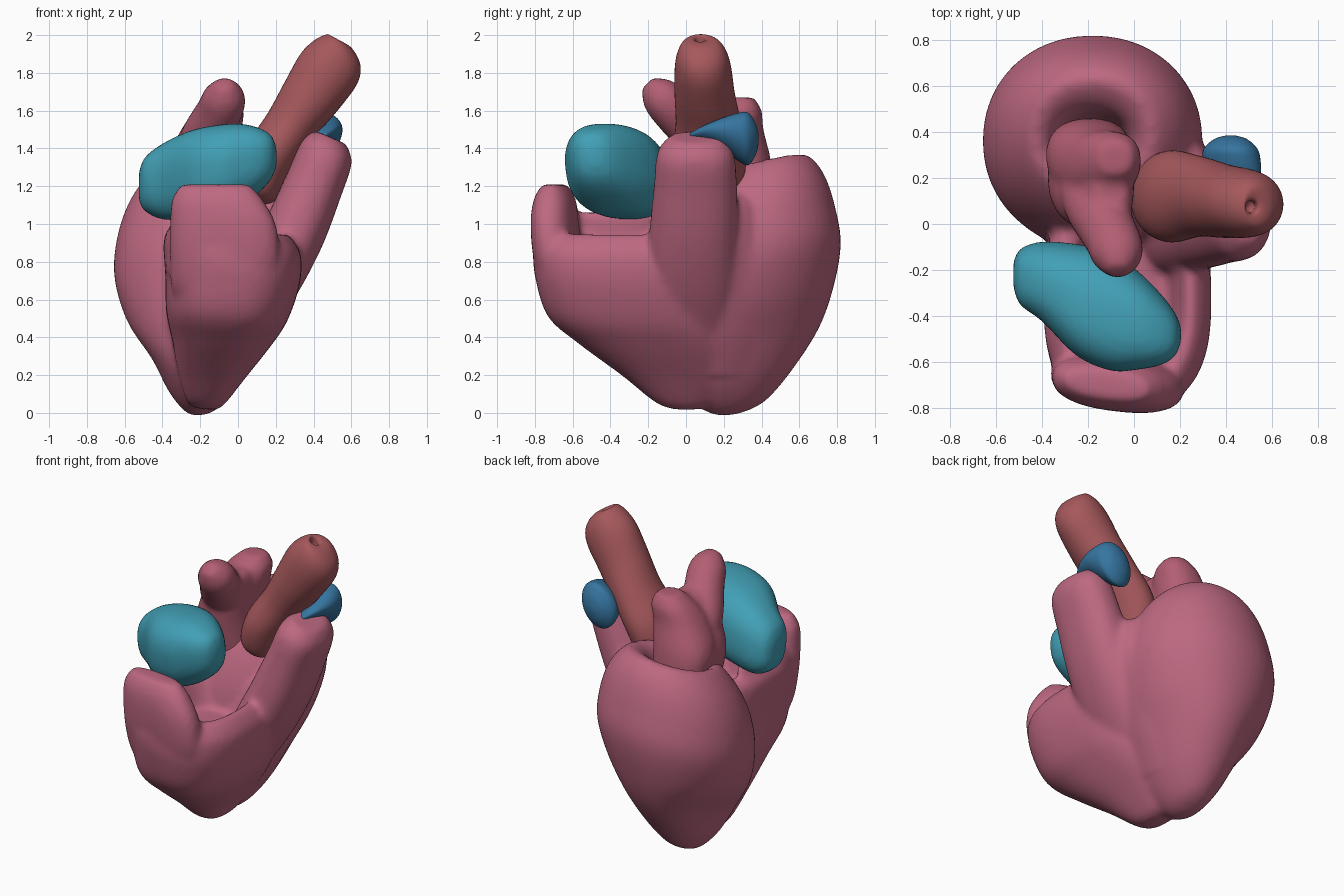
import bpy, bmesh, math
from mathutils import Vector

X, Y, Z = (1, 0, 0), (0, 1, 0), (0, 0, 1)


def spline(a, b, c, d, t):
    return [0.5 * (2*q + (r-p)*t + (2*p-5*q+4*r-s)*t*t + (3*q-p-3*r+s)*t**3)
            for p, q, r, s in zip(a, b, c, d)]


def loft(bm, rows, u, v, n=2.0, sides=48, steps=6):
    """Closed skin over rows of (x, y, z, radius along u, radius along v)."""
    u, v = Vector(u), Vector(v)
    fine = []
    for i in range(len(rows) - 1):
        a, d = rows[max(i-1, 0)], rows[min(i+2, len(rows)-1)]
        fine += [spline(a, rows[i], rows[i+1], d, k/steps) for k in range(steps)]
    fine.append(rows[-1])
    rings = []
    for x, y, z, ru, rv in fine:
        ring = []
        for k in range(sides):
            c, s = math.cos(2*math.pi*k/sides), math.sin(2*math.pi*k/sides)
            c = math.copysign(abs(c)**(2/n), c)
            s = math.copysign(abs(s)**(2/n), s)
            ring.append(bm.verts.new(Vector((x, y, z)) + u*c*max(ru, .005) + v*s*max(rv, .005)))
        rings.append(ring)
    faces = [bm.faces.new(rings[0][::-1]), bm.faces.new(rings[-1])]
    for a, b in zip(rings, rings[1:]):
        for k in range(sides):
            j = (k+1) % sides
            faces.append(bm.faces.new((a[k], a[j], b[j], b[k])))
    bmesh.ops.recalc_face_normals(bm, faces=faces)


def part(name, color, lofts, fuse=True, smooth=6):
    bm = bmesh.new()
    for args in lofts:
        loft(bm, *args)
    me = bpy.data.meshes.new(name)
    bm.to_mesh(me)
    bm.free()
    me.polygons.foreach_set("use_smooth", [True] * len(me.polygons))
    ob = bpy.data.objects.new(name, me)
    bpy.context.collection.objects.link(ob)
    mat = bpy.data.materials.new(name + "_colour")
    mat.diffuse_color = (*color, 1)
    me.materials.append(mat)
    if fuse:
        m = ob.modifiers.new("fuse", 'REMESH')
        m.mode = 'VOXEL'
        m.voxel_size = 0.02
        m.use_smooth_shade = True
        m = ob.modifiers.new("soften", 'SMOOTH')
        m.factor = 0.5
        m.iterations = smooth


# Back chamber: a tilted cup that tapers to the apex
back_cup = [(-.2, .28, .0, .04, .05), (-.19, .28, .035, .1, .15), (-.18, .28, .15, .19, .275),
            (-.17, .29, .34, .29, .41), (-.18, .33, .55, .41, .45), (-.18, .36, .78, .475, .46),
            (-.18, .36, .98, .46, .43), (-.18, .37, 1.15, .4, .37), (-.18, .38, 1.27, .31, .29),
            (-.18, .38, 1.3, .24, .22), (-.18, .36, 1.22, .17, .14), (-.18, .35, 1.0, .14, .12),
            (-.18, .35, .8, .1, .1)]
# Front chamber: a shallower basin
front_basin = [(-.17, 0, .02, .05, .06), (-.17, 0, .055, .1, .16), (-.14, -.04, .2, .18, .3),
               (-.09, -.15, .37, .26, .42), (-.06, -.25, .51, .32, .48), (-.03, -.3, .7, .355, .495),
               (-.03, -.33, .85, .365, .48), (-.04, -.33, .93, .34, .45), (-.04, -.33, .97, .29, .38),
               (-.03, -.33, .93, .24, .33), (-.03, -.33, .75, .18, .25)]
# Raised front lip of the basin, thicker on the left
front_lip = [(-.09, -.52, .5, .2, .12), (-.08, -.61, .65, .27, .14), (-.07, -.67, .82, .29, .13),
             (-.08, -.695, 1.0, .28, .12), (-.11, -.695, 1.13, .24, .105), (-.12, -.695, 1.21, .18, .06)]
# Left wall of the basin, a little higher than the right
left_wall = [(-.31, -.4, .75, .08, .25), (-.31, -.4, .95, .06, .27), (-.29, -.4, 1.03, .045, .27),
             (-.28, -.4, 1.06, .03, .25)]
# Outflow column on the right
column = [(.05, .02, .45, .24, .12), (.17, .03, .7, .25, .16), (.295, .04, .95, .235, .165),
          (.4, .05, 1.2, .22, .155), (.468, .05, 1.38, .2, .145), (.49, .05, 1.46, .13, .09)]
# Web that blends the two chambers together on the right
web = [(-.06, .18, .2, .1, .2), (-.01, .2, .42, .17, .26), (.07, .22, .68, .2, .26),
       (.14, .22, .92, .2, .2), (.17, .24, 1.1, .15, .13), (.17, .24, 1.16, .08, .07)]
part("heart_muscle", (.51, .14, .22), [
    (back_cup, (1, 0, .12), (0, 1, .25), 2.1),
    (front_basin, (1, 0, -.08), Y, 2.6),
    (front_lip, (1, -.12, 0), Y, 2.4),
    (left_wall, X, Y, 2.3),
    (column, Y, (.92, 0, -.4), 2.3),
    (web, X, Y, 2.2)], smooth=7)

# Back atrium: upright slab with a short rear lobe and a lobe reaching forward
body = [(-.18, .34, .95, .12, .1), (-.19, .33, 1.15, .17, .13), (-.19, .29, 1.33, .19, .16),
        (-.14, .26, 1.5, .16, .15), (-.1, .28, 1.6, .13, .12), (-.08, .29, 1.67, .07, .07)]
slab = [(-.17, .22, 1.05, .17, .2), (-.19, .2, 1.28, .185, .22), (-.15, .15, 1.46, .15, .18),
        (-.11, .12, 1.58, .1, .15), (-.1, .12, 1.62, .06, .12)]
lobe = [(-.2, .22, 1.32, .15, .13), (-.16, .06, 1.48, .14, .13), (-.09, -.08, 1.62, .125, .12),
        (-.075, -.15, 1.69, .105, .1), (-.07, -.205, 1.745, .045, .045)]
part("back_atrium", (.45, .114, .17), [
    (body, X, Y, 2.3), (slab, X, Y, 2.2), (lobe, X, (0, .7, .7))], smooth=5)

# Front atrium: rounded block lying across the basin
front_atrium = [(-.525, -.22, 1.2, .05, .07), (-.495, -.23, 1.21, .12, .14), (-.4, -.25, 1.225, .17, .2),
                (-.25, -.33, 1.26, .24, .235), (-.1, -.38, 1.285, .255, .24), (.02, -.42, 1.315, .21, .215),
                (.12, -.46, 1.34, .15, .165), (.18, -.48, 1.355, .09, .11), (.205, -.48, 1.355, .03, .04)]
part("front_atrium", (.054, .352, .468), [(front_atrium, Y, (0, -.1, 1), 2.5)], smooth=4)

# Main artery: leaning tube with a small pit in its tip
main_artery = [(.07, .12, 1.14, .1, .08), (.1, .12, 1.2, .17, .13), (.165, .12, 1.35, .2, .14),
               (.28, .12, 1.52, .175, .14), (.39, .1, 1.68, .16, .16), (.48, .09, 1.82, .15, .17),
               (.525, .085, 1.905, .13, .14), (.535, .08, 1.965, .09, .08), (.515, .075, 1.98, .035, .035),
               (.5, .075, 1.94, .025, .025)]
part("main_artery", (.38, .098, .107), [(main_artery, Y, (.88, 0, -.47))], fuse=False)

# Side artery: small wedge-like bud behind the column top
side_artery = [(.46, .02, 1.47, .01, .01), (.45, .1, 1.48, .07, .04), (.44, .2, 1.475, .11, .085),
               (.425, .28, 1.46, .125, .125), (.42, .33, 1.45, .115, .135), (.42, .37, 1.45, .07, .08),
               (.42, .385, 1.45, .02, .02)]
part("side_artery", (.037, .178, .352), [(side_artery, (1, 0, .25), Z)], fuse=False)
